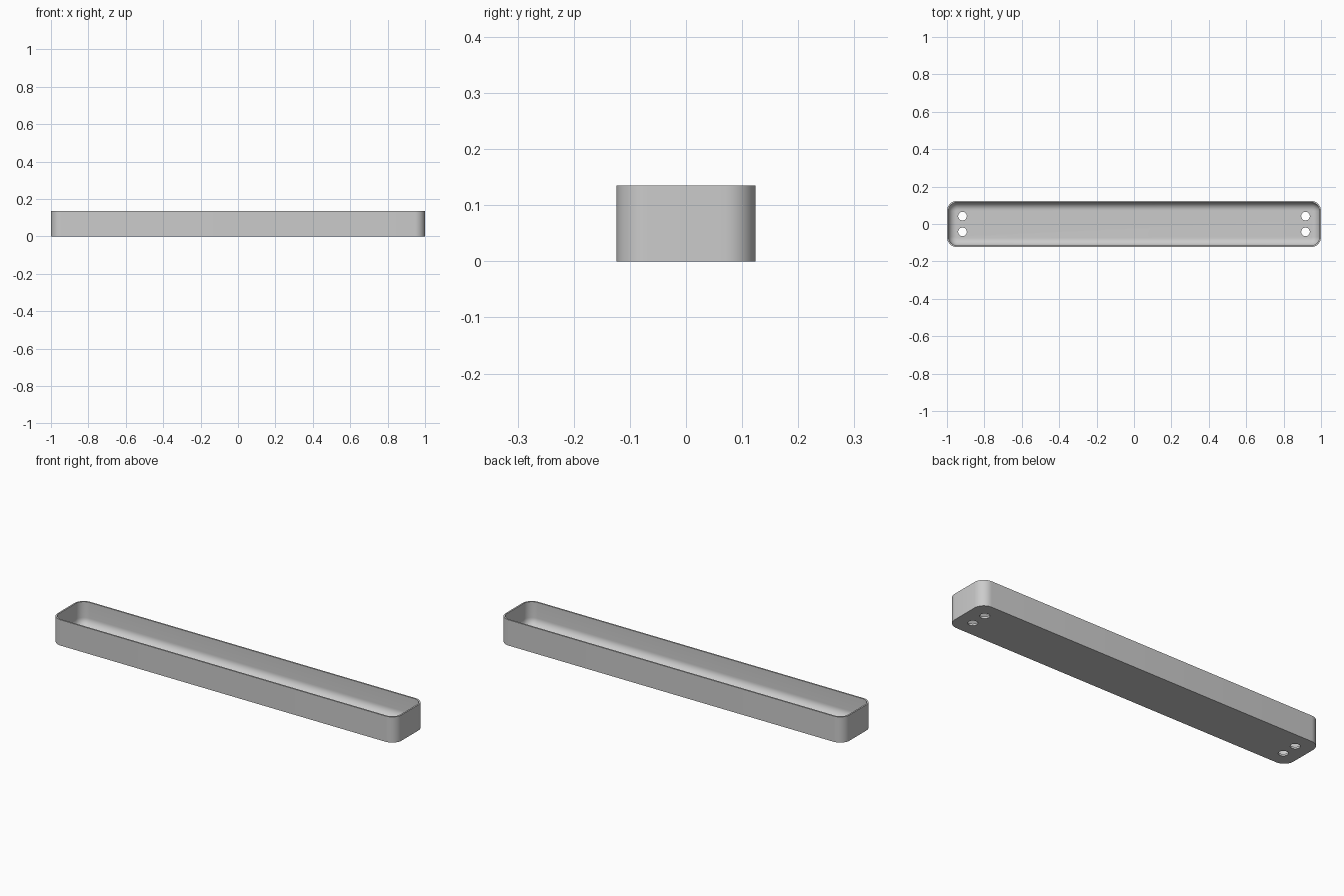
import bpy
import bmesh
from math import cos, sin, pi

default = bpy.data.objects.get("Cube")
if default:
    bpy.data.objects.remove(default, do_unlink=True)

HALF_X, HALF_Y, HEIGHT = 1.0, 0.124, 0.135
CORNER, WALL, FLOOR, FILLET = 0.055, 0.008, 0.01, 0.042
STEPS = 10

grey = bpy.data.materials.new("light grey")
grey.use_nodes = True
colour = (0.6, 0.6, 0.6, 1)
grey.diffuse_color = colour
grey.node_tree.nodes["Principled BSDF"].inputs["Base Color"].default_value = colour


def ring(bm, inset, z):
    """Rounded rectangle of vertices, pulled in from the outer wall."""
    r = CORNER - inset
    verts = []
    for quarter, (sx, sy) in enumerate([(1, 1), (-1, 1), (-1, -1), (1, -1)]):
        for i in range(STEPS + 1):
            a = (quarter + i / STEPS) * pi / 2
            verts.append(bm.verts.new((sx * (HALF_X - CORNER) + r * cos(a),
                                       sy * (HALF_Y - CORNER) + r * sin(a), z)))
    return verts


# Tray section: outer wall, rim, inner wall, then the fillet down to the floor
section = [(0, 0), (0, HEIGHT), (WALL, HEIGHT)]
for i in range(STEPS + 1):
    a = i / STEPS * pi / 2
    section.append((WALL + FILLET * (1 - cos(a)), FLOOR + FILLET * (1 - sin(a))))

bm = bmesh.new()
rings = [ring(bm, inset, z) for inset, z in section]
for low, high in zip(rings, rings[1:]):
    for i in range(len(low)):
        j = (i + 1) % len(low)
        bm.faces.new((low[i], low[j], high[j], high[i]))
bm.faces.new(rings[0][::-1])
bm.faces.new(rings[-1])
bmesh.ops.recalc_face_normals(bm, faces=bm.faces)
mesh = bpy.data.meshes.new("tray")
bm.to_mesh(mesh)
bm.free()
mesh.materials.append(grey)
tray = bpy.data.objects.new("tray", mesh)
bpy.context.collection.objects.link(tray)

# Two round screw holes through the floor at each end
for x in (-0.917, 0.917):
    for y in (-0.042, 0.042):
        bpy.ops.mesh.primitive_cylinder_add(vertices=32, radius=0.023, depth=0.1,
                                            location=(x, y, 0))
        cutter = bpy.context.object
        cutter.name = "hole_cutter"
        cutter.hide_render = True
        cutter.data.materials.append(grey)
        cut = tray.modifiers.new("hole", "BOOLEAN")
        cut.operation = "DIFFERENCE"
        cut.solver = "EXACT"
        cut.object = cutter
        bpy.ops.object.select_all(action="DESELECT")
        tray.select_set(True)
        bpy.context.view_layer.objects.active = tray
        bpy.ops.object.modifier_apply(modifier=cut.name)
        bpy.data.objects.remove(cutter, do_unlink=True)

bpy.ops.object.shade_smooth_by_angle(angle=pi / 6)
